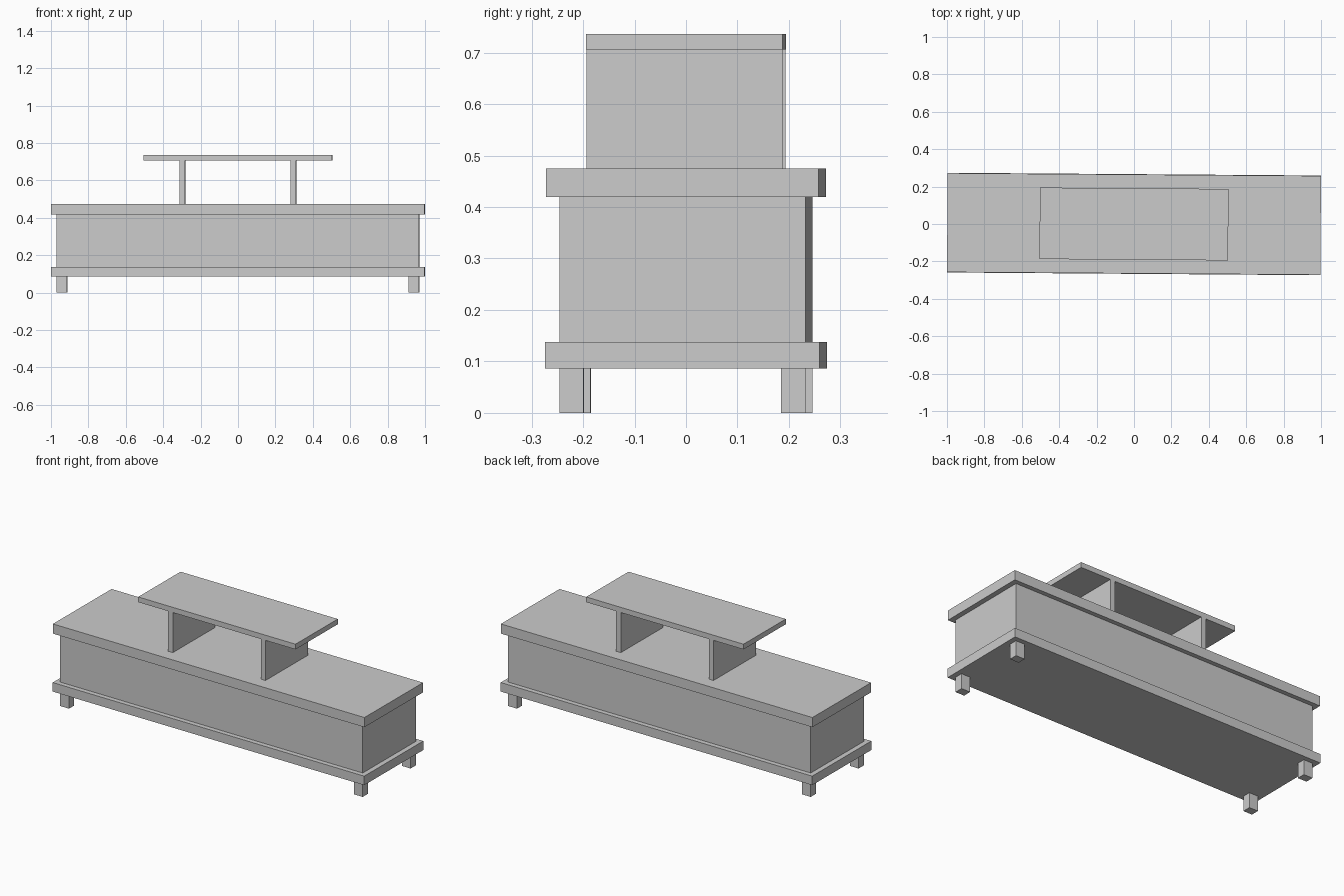
import bpy
import bmesh
from mathutils import Matrix, Vector

cube = bpy.data.objects.get("Cube")
if cube:
    bpy.data.objects.remove(cube, do_unlink=True)

# The whole piece stands very slightly turned about the vertical
TURN = Matrix.Rotation(-0.0073, 4, "Z")

grey = bpy.data.materials.new("plain grey")
grey.use_nodes = True
colour = (0.6, 0.6, 0.6, 1.0)
grey.diffuse_color = colour
grey.node_tree.nodes["Principled BSDF"].inputs["Base Color"].default_value = colour


def box(name, length, depth, bottom, top, x=0.0, y=0.0):
    """Flat-faced box from its plan size, heights and plan centre."""
    bm = bmesh.new()
    bmesh.ops.create_cube(bm, size=1.0)
    bmesh.ops.scale(bm, vec=Vector((length, depth, top - bottom)), verts=bm.verts)
    bmesh.ops.translate(bm, vec=Vector((x, y, (bottom + top) / 2)), verts=bm.verts)
    bmesh.ops.transform(bm, matrix=TURN, verts=bm.verts)
    mesh = bpy.data.meshes.new(name)
    bm.to_mesh(mesh)
    bm.free()
    mesh.materials.append(grey)
    obj = bpy.data.objects.new(name, mesh)
    bpy.context.collection.objects.link(obj)
    return obj


# Heights of the stacked parts
LEG_TOP, BASE_TOP, BODY_TOP, DECK_TOP, SHELF_BOTTOM, SHELF_TOP = (
    0.086, 0.138, 0.419, 0.475, 0.706, 0.736)
BODY_LENGTH, BODY_DEPTH = 1.938, 0.478
LEG_LENGTH, LEG_DEPTH = 0.056, 0.047
SHELF_DEPTH = 0.382

# Cabinet
box("base_board", 1.996, 0.533, LEG_TOP, BASE_TOP)
box("cabinet_body", BODY_LENGTH, BODY_DEPTH, BASE_TOP, BODY_TOP)
box("cabinet_top", 1.996, 0.529, BODY_TOP, DECK_TOP)

# Raised shelf
box("raised_shelf", 1.008, SHELF_DEPTH, SHELF_BOTTOM, SHELF_TOP)

# Shelf supports and legs, mirrored left and right
for side, sx in (("left", 1), ("right", -1)):
    box(f"shelf_support_{side}", 0.03, SHELF_DEPTH, DECK_TOP, SHELF_BOTTOM, x=sx * 0.297)
    for end, sy in (("front", -1), ("back", 1)):
        box(f"{end}_leg_{side}", LEG_LENGTH, LEG_DEPTH, 0.0, LEG_TOP,
            x=sx * (BODY_LENGTH - LEG_LENGTH) / 2,
            y=sy * (BODY_DEPTH - LEG_DEPTH) / 2)
